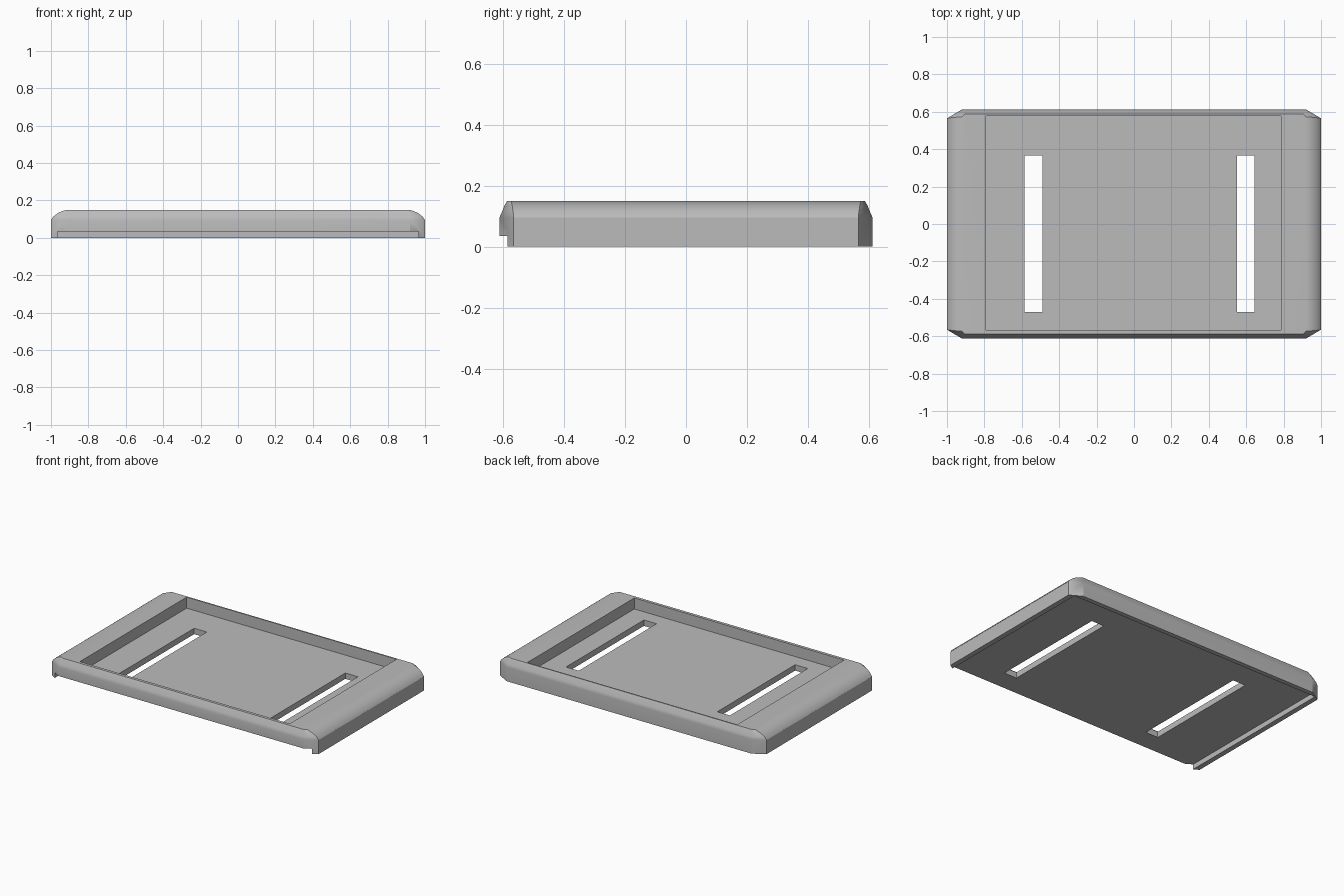
import bpy
import bmesh
import math

old = bpy.data.objects.get("Cube")
if old:
    bpy.data.objects.remove(old, do_unlink=True)

grey = bpy.data.materials.new("plain grey")
grey.use_nodes = True
colour = (0.5, 0.5, 0.5, 1)
grey.diffuse_color = colour
grey.node_tree.nodes["Principled BSDF"].inputs["Base Color"].default_value = colour


def make_object(name, bm):
    bmesh.ops.recalc_face_normals(bm, faces=bm.faces)
    mesh = bpy.data.meshes.new(name)
    bm.to_mesh(mesh)
    bm.free()
    mesh.materials.append(grey)
    obj = bpy.data.objects.new(name, mesh)
    bpy.context.collection.objects.link(obj)
    return obj


def ring(bm, end_x, end_y, side_x, side_y, z):
    """Rectangle with clipped corners, as one level of the shell."""
    quarter = [(end_x, end_y), (side_x, side_y)]
    pts = quarter + [(-x, y) for x, y in reversed(quarter)]
    pts += [(-x, -y) for x, y in pts]
    return [bm.verts.new((x, y, z)) for x, y in pts]


def cut(obj, name, x0, x1, y0, y1, z0, z1):
    """Remove a box from the object."""
    bm = bmesh.new()
    bmesh.ops.create_cube(bm, size=1)
    for v in bm.verts:
        v.co = (x1 if v.co.x > 0 else x0,
                y1 if v.co.y > 0 else y0,
                z1 if v.co.z > 0 else z0)
    cutter = make_object(name, bm)
    cutter.hide_render = True
    mod = obj.modifiers.new(name, "BOOLEAN")
    mod.operation = "DIFFERENCE"
    mod.solver = "EXACT"
    mod.object = cutter
    bpy.ops.object.modifier_apply(modifier=name)
    bpy.data.objects.remove(cutter, do_unlink=True)


# Shell: straight wall, then a rounded shoulder up to the flat rim
levels = [
    (1.0, 0.565, 0.92, 0.612, 0.0),
    (1.0, 0.565, 0.92, 0.612, 0.095),
    (0.988, 0.567, 0.918, 0.604, 0.113),
    (0.963, 0.570, 0.913, 0.596, 0.133),
    (0.92, 0.573, 0.905, 0.587, 0.15),
]
bm = bmesh.new()
rings = [ring(bm, *level) for level in levels]
for low, high in zip(rings, rings[1:]):
    for i in range(len(low)):
        j = (i + 1) % len(low)
        bm.faces.new((low[i], low[j], high[j], high[i]))
bm.faces.new(rings[0])
bm.faces.new(rings[-1])
tray = make_object("tray", bm)
bpy.ops.object.select_all(action="DESELECT")
tray.select_set(True)
bpy.context.view_layer.objects.active = tray

# Upper recess, underside recess open at the front, and two strap slots
cut(tray, "upper_recess", -0.79, 0.785, -0.567, 0.578, 0.075, 0.3)
cut(tray, "lower_recess", -0.965, 0.965, -0.8, 0.58, -0.1, 0.035)
for name, x0, x1 in (("right_slot", -0.585, -0.49), ("left_slot", 0.55, 0.645)):
    cut(tray, name, x0, x1, -0.47, 0.365, -0.1, 0.3)

# Smooth shoulder with flat panels and crisp edges
bpy.ops.object.shade_smooth_by_angle(angle=math.radians(30))
weighted = tray.modifiers.new("weighted_normals", "WEIGHTED_NORMAL")
weighted.keep_sharp = True
